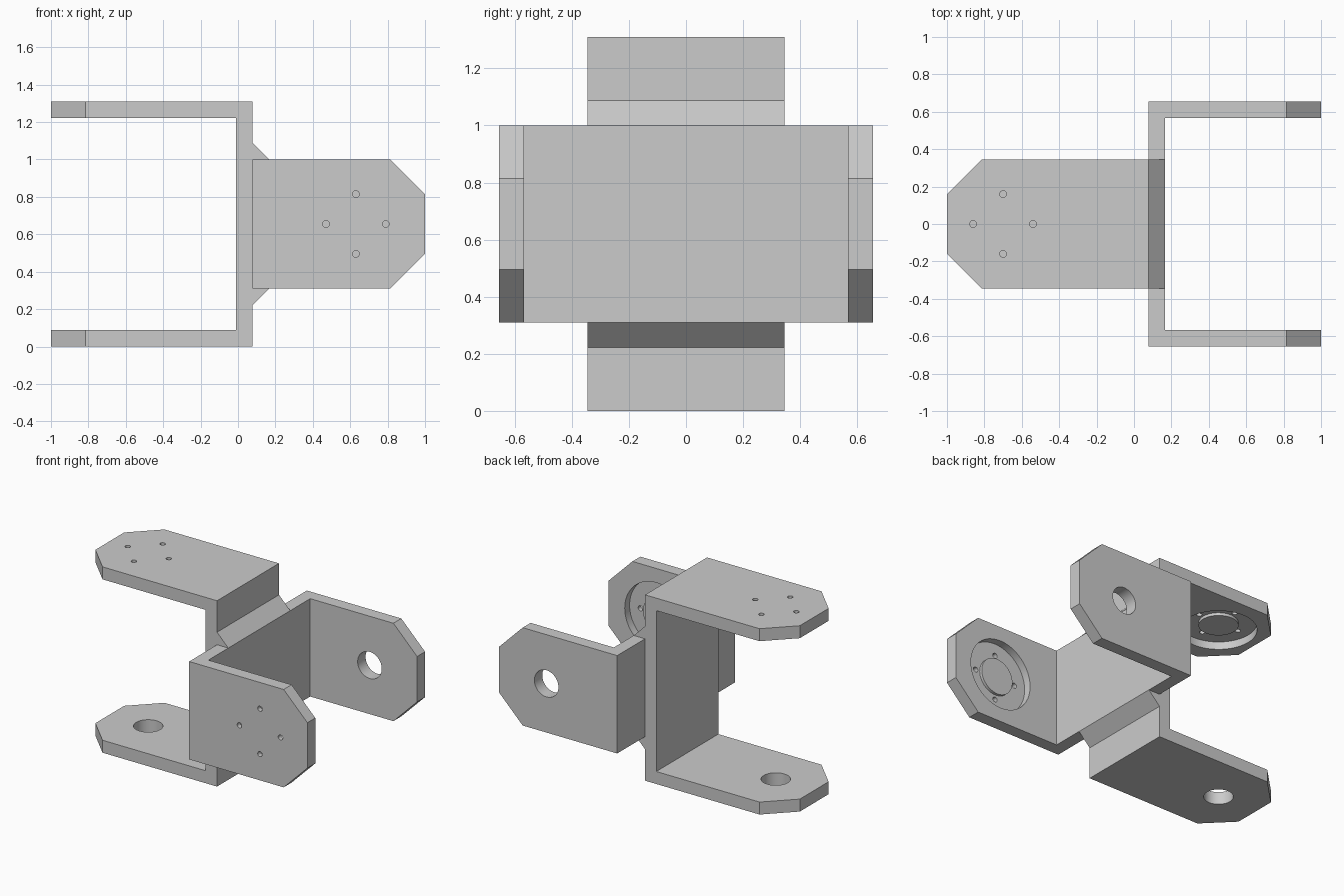
import bpy
import bmesh
from math import radians, pi
from mathutils import Matrix, Vector

if "Cube" in bpy.data.objects:
    bpy.data.objects.remove(bpy.data.objects["Cube"], do_unlink=True)

MID = 0.655      # half height of the tall bracket, half span of the wide one
HALF = 0.345     # half width of every plate
T = 0.088        # plate thickness
CHAMFER = 0.185

grey = bpy.data.materials.new("plain grey")
grey.use_nodes = True
colour = (0.6, 0.6, 0.6, 1)
grey.diffuse_color = colour
grey.node_tree.nodes["Principled BSDF"].inputs["Base Color"].default_value = colour


def finish(name, bm):
    bmesh.ops.recalc_face_normals(bm, faces=bm.faces)
    mesh = bpy.data.meshes.new(name)
    bm.to_mesh(mesh)
    bm.free()
    mesh.materials.append(grey)
    obj = bpy.data.objects.new(name, mesh)
    bpy.context.collection.objects.link(obj)
    return obj


def bracket(name, profile, tip_x, place):
    """Extrude a U profile (x, height) across y and chamfer the arm tips."""
    bm = bmesh.new()
    face = bm.faces.new([bm.verts.new((x, -HALF, z)) for x, z in profile])
    new = bmesh.ops.extrude_face_region(bm, geom=[face])["geom"]
    bmesh.ops.translate(bm, vec=(0, 2 * HALF, 0),
                        verts=[v for v in new if isinstance(v, bmesh.types.BMVert)])
    tips = [e for e in bm.edges
            if all(abs(v.co.x - tip_x) < 1e-4 for v in e.verts)
            and abs(e.verts[0].co.y - e.verts[1].co.y) < 1e-4]
    bmesh.ops.bevel(bm, geom=tips, offset=CHAMFER, segments=1, affect='EDGES')
    bm.transform(place)
    return finish(name, bm)


def cylinder(name, x, y, low, high, radius, place, sides=48):
    bm = bmesh.new()
    bmesh.ops.create_cone(bm, cap_ends=True, segments=sides, radius1=radius,
                          radius2=radius, depth=high - low,
                          matrix=Matrix.Translation((x, y, (low + high) / 2)))
    bm.transform(place)
    return finish(name, bm)


def combine(obj, tool, operation):
    tool.hide_render = True
    mod = obj.modifiers.new("shape", 'BOOLEAN')
    mod.object = tool
    mod.operation = operation
    mod.solver = 'EXACT'
    bpy.context.view_layer.objects.active = obj
    bpy.ops.object.modifier_apply(modifier=mod.name)
    bpy.data.objects.remove(tool, do_unlink=True)


def drill(obj, cx, place):
    """Shaft hole in the low arm, horn recess and screw holes in the high arm."""
    top = 2 * MID
    floor = top - 0.034
    combine(obj, cylinder("shaft_cutter", cx, 0, -0.1, T + 0.1, 0.094, place), 'DIFFERENCE')
    combine(obj, cylinder("recess_cutter", cx, 0, top - 0.2, floor, 0.245, place), 'DIFFERENCE')
    combine(obj, cylinder("boss", cx, 0, floor - 0.02, floor + 0.015, 0.127, place), 'UNION')
    for dx, dy in ((1, 0), (-1, 0), (0, 1), (0, -1)):
        screw = cylinder("screw_cutter", cx + 0.16 * dx, 0.16 * dy,
                         top - 0.2, top + 0.1, 0.018, place, 24)
        combine(obj, screw, 'DIFFERENCE')
    bpy.ops.object.select_all(action='DESELECT')
    obj.select_set(True)
    bpy.context.view_layer.objects.active = obj
    bpy.ops.object.shade_smooth_by_angle(angle=radians(30))


def mirrored(half):
    return half + [(x, 2 * MID - z) for x, z in reversed(half)]


JOINT = 0.078            # plane where the two brackets meet back to back
FRONT = JOINT + T

# Tall bracket opening to the right, with gussets over the other bracket's web
upright = Matrix.Identity(4)
half = [(JOINT - T, T), (-1, T), (-1, 0), (JOINT, 0),
        (JOINT, MID - HALF - T), (FRONT, MID - HALF), (JOINT, MID - HALF)]
tall = bracket("tall_bracket", mirrored(half), -1, upright)
drill(tall, -0.7, upright)

# Wide bracket opening to the left, turned on its side so its high arm is in front
sideways = (Matrix.Translation((0, MID, MID)) @ Matrix.Rotation(pi / 2, 4, 'X'))
half = [(FRONT, T), (1, T), (1, 0), (JOINT, 0)]
wide = bracket("wide_bracket", mirrored(half), 1, sideways)
drill(wide, 0.63, sideways)
